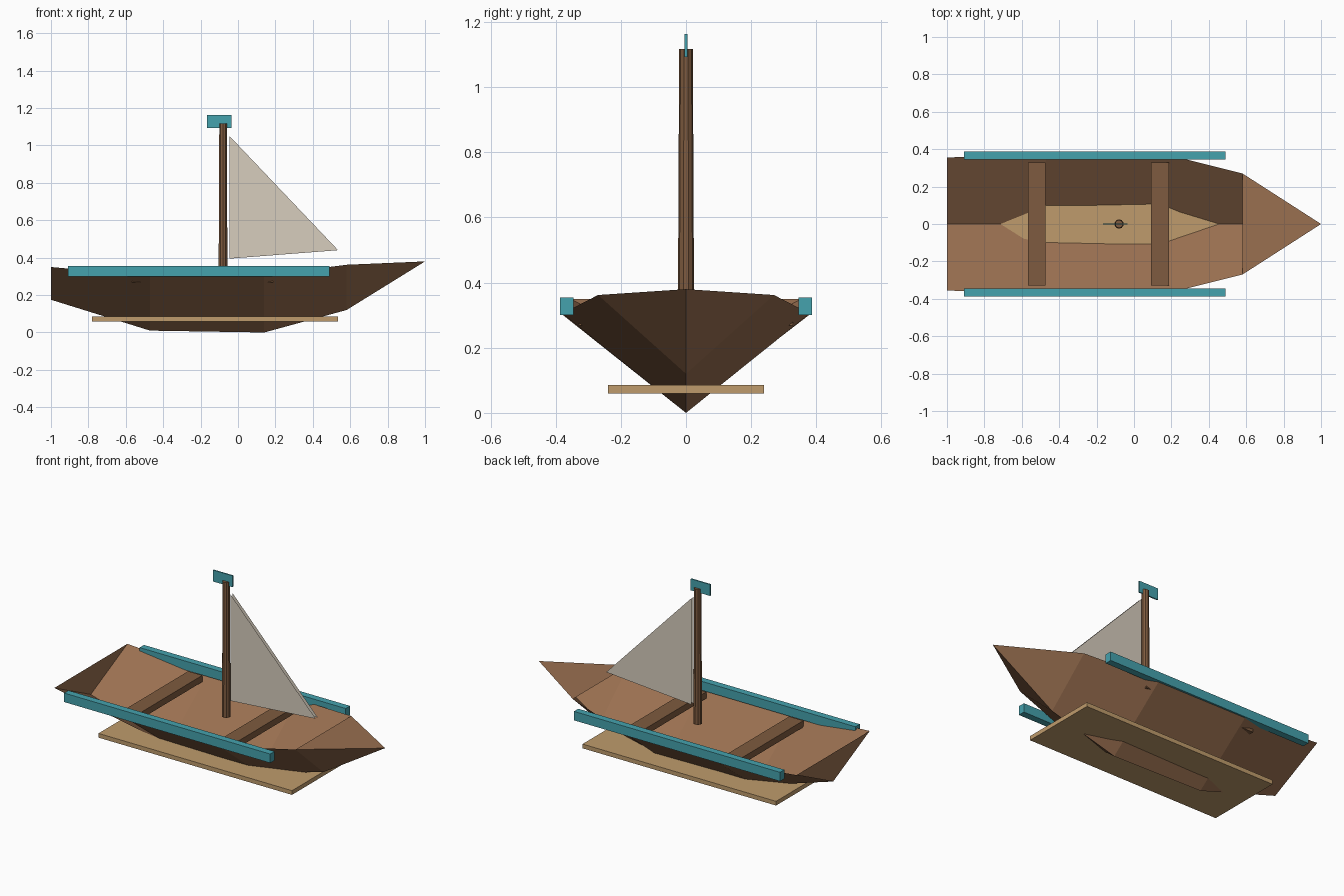
import bpy, bmesh
from mathutils import Matrix, Vector

if "Cube" in bpy.data.objects:
    bpy.data.objects.remove(bpy.data.objects["Cube"])


def material(name, rgb):
    m = bpy.data.materials.new(name)
    m.diffuse_color = (*rgb, 1)
    m.use_nodes = True
    m.node_tree.nodes["Principled BSDF"].inputs["Base Color"].default_value = m.diffuse_color
    return m


HULL = material("hull_wood", (0.32, 0.16, 0.08))
DARK = material("dark_wood", (0.21, 0.105, 0.05))
PALE = material("pale_wood", (0.52, 0.33, 0.15))
TEAL = material("teal_paint", (0.06, 0.36, 0.42))
CLOTH = material("sailcloth", (0.68, 0.61, 0.51))


def finish(name, bm, mat):
    me = bpy.data.meshes.new(name)
    bm.to_mesh(me)
    bm.free()
    me.materials.append(mat)
    ob = bpy.data.objects.new(name, me)
    bpy.context.collection.objects.link(ob)
    return ob


def box(name, lo, hi, mat):
    lo, hi = Vector(lo), Vector(hi)
    bm = bmesh.new()
    bmesh.ops.create_cube(bm, size=1, matrix=Matrix.Translation((lo + hi) / 2)
                          @ Matrix.Diagonal((*(hi - lo), 1)))
    return finish(name, bm, mat)


# Hull: open V sections (x, keel z, half beam, gunwale z) lofted to a bow point
sections = [(-1.0, 0.175, 0.355, 0.35), (-0.47, 0.01, 0.38, 0.302),
            (0.14, 0.0, 0.38, 0.305), (0.58, 0.12, 0.27, 0.362)]
bm = bmesh.new()
rows = [[bm.verts.new((x, -w, g)), bm.verts.new((x, 0, k)), bm.verts.new((x, w, g))]
        for x, k, w, g in sections]
bow = bm.verts.new((1.0, 0, 0.38))
for a, b in zip(rows, rows[1:]):
    for i in range(2):
        bm.faces.new((a[i], a[i + 1], b[i + 1], b[i]))
last = rows[-1]
for i in range(2):
    bm.faces.new((last[i], last[i + 1], bow))
bm.faces.new((last[2], last[0], bow))   # fore deck
bm.faces.new(rows[0][::-1])             # transom
bmesh.ops.recalc_face_normals(bm, faces=bm.faces)
finish("hull", bm, HULL)

# Floor board, passing through the hull
box("floor_board", (-0.78, -0.24, 0.06), (0.535, 0.24, 0.086), PALE)

# Benches
for name, x in (("rear_bench", -0.52), ("front_bench", 0.14)):
    box(name, (x - 0.048, -0.328, 0.268), (x + 0.048, 0.328, 0.308), DARK)

# Gunwale rails
for name, y in (("right_rail", -0.366), ("left_rail", 0.366)):
    box(name, (-0.91, y - 0.021, 0.30), (0.49, y + 0.021, 0.355), TEAL)

# Mast
bm = bmesh.new()
bmesh.ops.create_cone(bm, cap_ends=True, segments=10, radius1=0.025, radius2=0.021,
                      depth=0.83, matrix=Matrix.Translation((-0.08, 0, 0.703)))
finish("mast", bm, DARK)

# Sail: two thin cloth sheets
bm = bmesh.new()
for y in (-0.01, 0.01):
    tri = [bm.verts.new((x, y, z))
           for x, z in ((-0.045, 0.395), (0.535, 0.44), (-0.045, 1.05))]
    bm.faces.new(tri if y < 0 else tri[::-1])
finish("sail", bm, CLOTH)

# Pennant at the masthead
box("pennant", (-0.167, -0.004, 1.093), (-0.035, 0.004, 1.163), TEAL)
